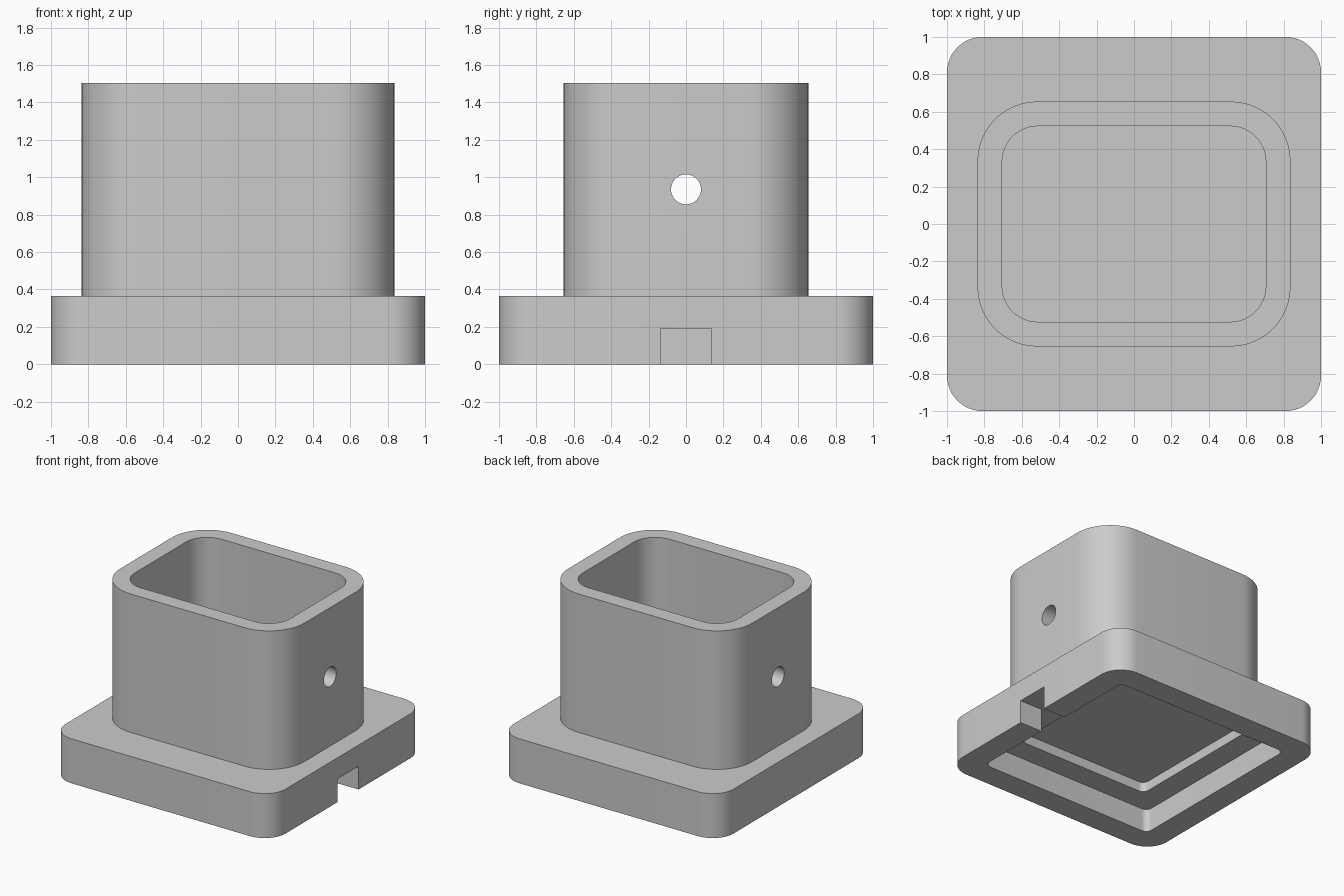
import bpy
import bmesh
from math import pi, sin, cos

cube = bpy.data.objects.get("Cube")
if cube:
    bpy.data.objects.remove(cube, do_unlink=True)

grey = bpy.data.materials.new("plain grey")
grey.use_nodes = True
colour = (0.6, 0.6, 0.6, 1)
grey.diffuse_color = colour
grey.node_tree.nodes["Principled BSDF"].inputs["Base Color"].default_value = colour


def finish(name, bm):
    bmesh.ops.recalc_face_normals(bm, faces=bm.faces)
    mesh = bpy.data.meshes.new(name)
    bm.to_mesh(mesh)
    bm.free()
    mesh.materials.append(grey)
    obj = bpy.data.objects.new(name, mesh)
    bpy.context.collection.objects.link(obj)
    return obj


def rounded_block(name, hx, hy, radius, bottom, top, steps=12):
    """Upright block with rounded vertical corners, given half sizes."""
    bm = bmesh.new()
    ring = []
    for quarter, (sx, sy) in enumerate([(1, 1), (-1, 1), (-1, -1), (1, -1)]):
        for i in range(steps + 1):
            a = (quarter + i / steps) * pi / 2
            ring.append(bm.verts.new((sx * (hx - radius) + radius * cos(a),
                                      sy * (hy - radius) + radius * sin(a), bottom)))
    face = bm.faces.new(ring)
    lifted = bmesh.ops.extrude_face_region(bm, geom=[face])["geom"]
    bmesh.ops.translate(bm, vec=(0, 0, top - bottom),
                        verts=[v for v in lifted if isinstance(v, bmesh.types.BMVert)])
    return finish(name, bm)


def combine(body, tool, operation):
    mod = body.modifiers.new(tool.name, 'BOOLEAN')
    mod.operation = operation
    mod.solver = 'EXACT'
    mod.object = tool
    bpy.context.view_layer.objects.active = body
    bpy.ops.object.modifier_apply(modifier=mod.name)
    bpy.data.objects.remove(tool, do_unlink=True)


# Square foot with the hollow sleeve standing on it
body = rounded_block("socket_base", 1, 1, 0.19, 0, 0.365)
combine(body, rounded_block("sleeve", 0.837, 0.655, 0.32, 0.3, 1.503), 'UNION')
combine(body, rounded_block("sleeve_cavity", 0.705, 0.523, 0.19, 0.35, 1.7), 'DIFFERENCE')

# Stepped recess in the underside
combine(body, rounded_block("inner_recess", 0.605, 0.605, 0.05, 0.1, 0.27), 'DIFFERENCE')
combine(body, rounded_block("outer_recess", 0.797, 0.797, 0.05, -0.1, 0.19), 'DIFFERENCE')

# Cable notch through the left wall of the foot
bm = bmesh.new()
bmesh.ops.create_cube(bm, size=1)
bmesh.ops.scale(bm, vec=(0.5, 0.274, 0.29), verts=bm.verts)
bmesh.ops.translate(bm, vec=(0.95, 0, 0.045), verts=bm.verts)
combine(body, finish("cable_notch", bm), 'DIFFERENCE')

# Pin hole through both side walls of the sleeve
bm = bmesh.new()
bmesh.ops.create_cone(bm, cap_ends=True, segments=40, radius1=0.08, radius2=0.08, depth=3)
for v in bm.verts:
    v.co = (v.co.z, v.co.x, v.co.y + 0.935)
combine(body, finish("pin_hole", bm), 'DIFFERENCE')

# Smooth rounded corners, crisp rims
bpy.ops.object.select_all(action='DESELECT')
body.select_set(True)
bpy.context.view_layer.objects.active = body
bpy.ops.object.shade_smooth_by_angle(angle=pi / 6)
